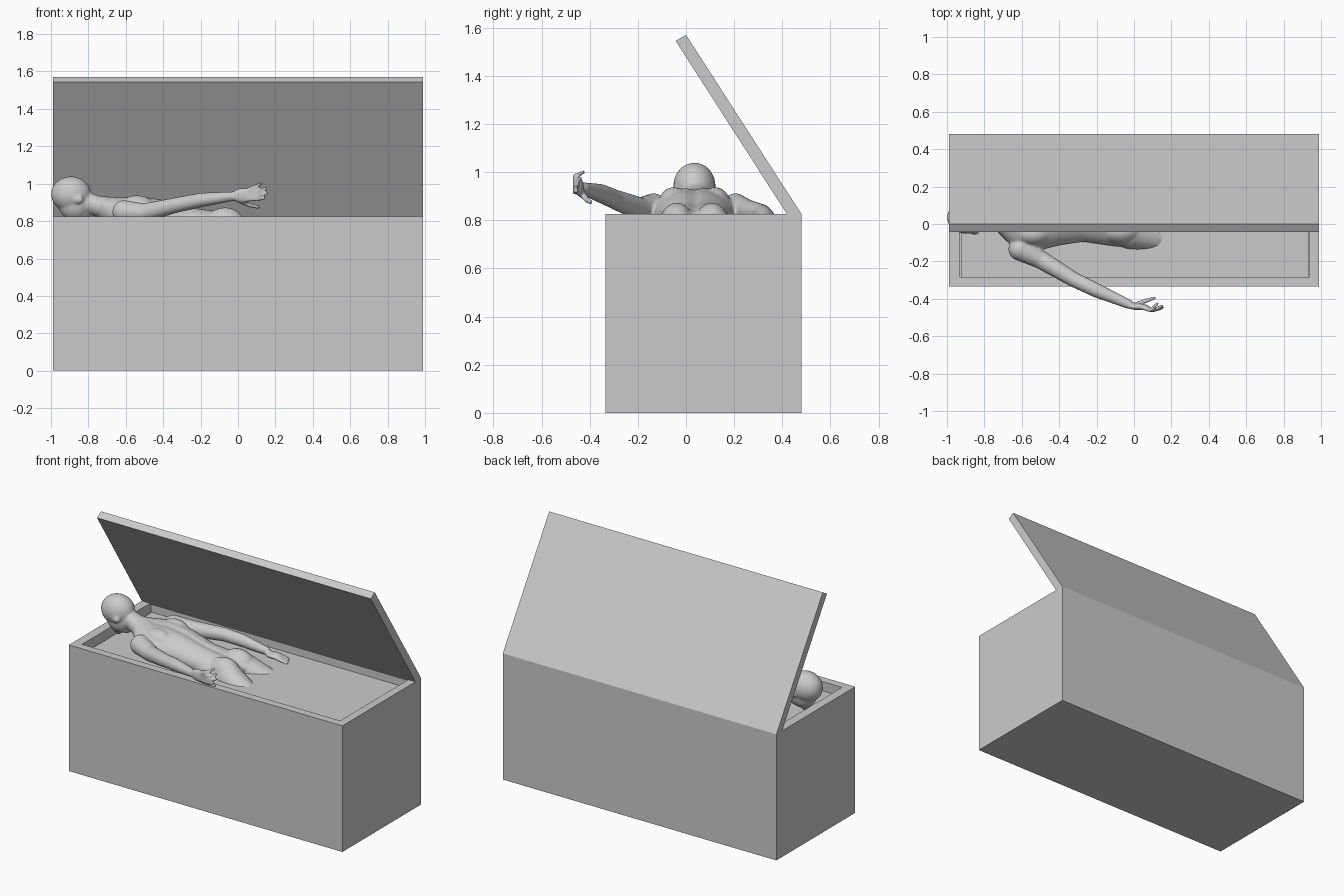
import bpy, bmesh
from math import cos, sin, pi
from mathutils import Vector, Matrix

if "Cube" in bpy.data.objects:
    bpy.data.objects.remove(bpy.data.objects["Cube"])


def finish(bm, name):
    bmesh.ops.recalc_face_normals(bm, faces=bm.faces)
    me = bpy.data.meshes.new(name)
    bm.to_mesh(me)
    bm.free()
    ob = bpy.data.objects.new(name, me)
    bpy.context.collection.objects.link(ob)
    return ob


def box(name, lo, hi):
    bm = bmesh.new()
    lo, hi = Vector(lo), Vector(hi)
    m = Matrix.Translation((lo + hi) / 2) @ Matrix.Diagonal((*(hi - lo), 1))
    bmesh.ops.create_cube(bm, size=1, matrix=m)
    return finish(bm, name)


def skin_rings(bm, rings):
    n = len(rings[0])
    for a, b in zip(rings, rings[1:]):
        for i in range(n):
            bm.faces.new((a[i], a[(i + 1) % n], b[(i + 1) % n], b[i]))
    bm.faces.new(rings[0][::-1])
    bm.faces.new(rings[-1])


def ball(bm, c, r):
    m = Matrix.Translation(c) @ Matrix.Diagonal((*r, 1))
    bmesh.ops.create_uvsphere(bm, u_segments=24, v_segments=16, radius=1, matrix=m)


def limb(bm, pts):
    """Tapered round tube through (x, y, z, radius) points with ball joints."""
    for a, b in zip(pts, pts[1:]):
        p, q = Vector(a[:3]), Vector(b[:3])
        d = q - p
        m = Matrix.Translation((p + q) / 2) @ d.to_track_quat('Z', 'Y').to_matrix().to_4x4()
        bmesh.ops.create_cone(bm, cap_ends=True, segments=16, radius1=a[3],
                              radius2=b[3], depth=d.length, matrix=m)
    for p in pts:
        ball(bm, p[:3], (p[3],) * 3)


# Chest: block with a hollow cut into the top
chest = box("chest", (-.99, -.335, 0), (.99, .48, .825))
cutter = box("hollow_cutter", (-.93, -.283, .3), (.938, .428, .9))
cutter.hide_render = True
cutter.hide_set(True)
cut = chest.modifiers.new("hollow", 'BOOLEAN')
cut.object = cutter
cut.solver = 'EXACT'

# Filling surface the figure lies in
box("filling", (-.924, -.283, .735), (.932, .428, .765))

# Open lid, leaning forward from the back edge
bm = bmesh.new()
profile = [(.48, .825), (0, 1.57), (-.043, 1.545), (.437, .798)]
skin_rings(bm, [[bm.verts.new((x, y, z)) for y, z in profile] for x in (-.99, .99)])
finish(bm, "lid")

# Figure, face down: torso sections are (x, half width, centre z, half height)
CY = .035
bm = bmesh.new()
torso = [(-.84, .055, .905, .06), (-.79, .056, .895, .06), (-.74, .068, .875, .06),
         (-.69, .120, .845, .085), (-.62, .180, .825, .107), (-.52, .180, .820, .118),
         (-.40, .150, .810, .108), (-.27, .130, .790, .090), (-.15, .148, .765, .098),
         (-.05, .162, .750, .095), (.02, .140, .725, .08)]
rings = []
for x, hy, cz, hz in torso:
    ring = []
    for i in range(32):
        t = 2 * pi * i / 32
        groove = .012 * max(0, 1 - abs(cos(t)) * 4) if sin(t) > 0 and x > -.65 else 0
        ring.append(bm.verts.new((x, CY + hy * cos(t), cz + hz * sin(t) - groove)))
    rings.append(ring)
skin_rings(bm, rings)

# Head
ball(bm, (-.892, CY, .943), (.108, .088, .096))
ball(bm, (-.872, CY, .890), (.088, .072, .088))
ball(bm, (-.828, CY, .842), (.036, .042, .034))
ball(bm, (-.895, CY, .803), (.028, .016, .024))

# Paired ears, shoulder blades, buttocks and sunken legs
for s in (-1, 1):
    ball(bm, (-.852, CY + s * .080, .915), (.026, .012, .022))
    ball(bm, (-.54, CY + s * .085, .865), (.10, .065, .073))
    ball(bm, (-.07, CY + s * .073, .765), (.115, .078, .108))
    limb(bm, [(-.02, CY + s * .085, .755, .085), (.13, CY + s * .115, .69, .078),
              (.38, CY + s * .13, .59, .055), (.78, CY + s * .14, .45, .04)])

# Near arm, raised over the rim
limb(bm, [(-.61, -.135, .850, .062), (-.50, -.190, .845, .050), (-.32, -.298, .888, .041),
          (-.20, -.355, .912, .039), (-.03, -.428, .933, .026)])
ball(bm, (.025, -.443, .938), (.058, .018, .040))
for z0, x1, y1, z1 in ((.965, .125, -.425, 1.000), (.948, .150, -.438, .975),
                       (.930, .155, -.448, .948), (.915, .140, -.455, .920)):
    limb(bm, [(.05, -.447, z0, .013), ((.05 + x1) / 2, -.462, (z0 + z1) / 2, .011),
              (x1, y1, z1, .009)])
limb(bm, [(.00, -.435, .915, .015), (.06, -.412, .885, .013), (.11, -.395, .875, .010)])

# Far arm, hand dipping into the filling
limb(bm, [(-.61, .205, .850, .062), (-.50, .250, .838, .050), (-.32, .315, .825, .042),
          (-.20, .330, .812, .039), (-.03, .335, .788, .026)])
ball(bm, (.03, .328, .778), (.058, .038, .018))
for k in range(4):
    limb(bm, [(.05, .305 + k * .017, .778, .012),
              (.15 - .012 * k, .295 + k * .022, .763, .009)])

# Blend all the body parts into one smooth skin
figure = finish(bm, "figure")
rm = figure.modifiers.new("blend", 'REMESH')
rm.mode = 'VOXEL'
rm.voxel_size = .007
rm.use_smooth_shade = True
sm = figure.modifiers.new("soften", 'SMOOTH')
sm.factor = .5
sm.iterations = 8
